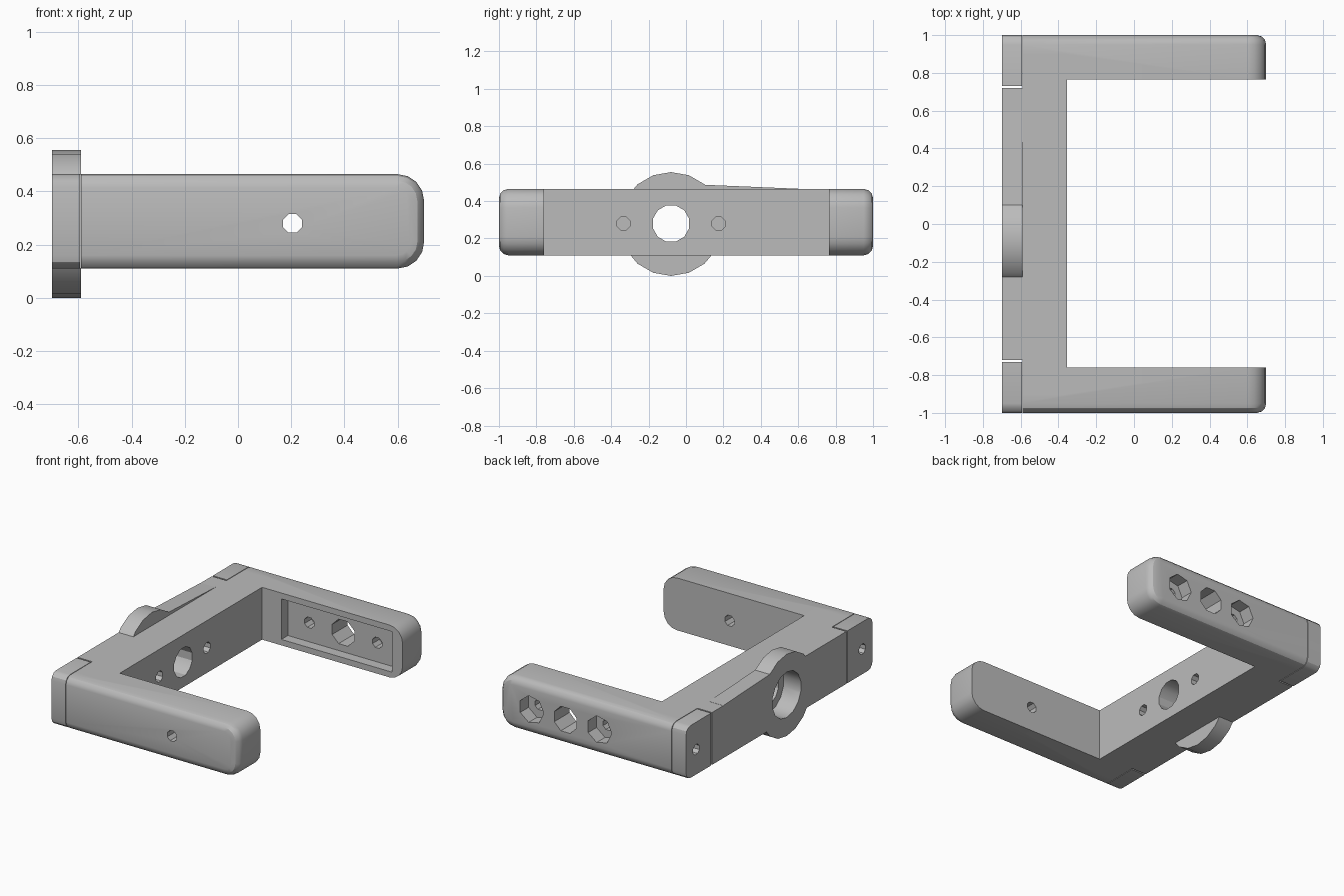
import bpy
import bmesh
from math import cos, sin, pi

cube = bpy.data.objects.get("Cube")
if cube:
    bpy.data.objects.remove(cube)

grey = bpy.data.materials.new("plain_grey")
grey.use_nodes = True
grey.diffuse_color = (0.5, 0.5, 0.5, 1)
grey.node_tree.nodes["Principled BSDF"].inputs["Base Color"].default_value = (0.5, 0.5, 0.5, 1)

BOTTOM, TOP = 0.11, 0.465
BACK, SEAM, INNER = -0.70, -0.59, -0.355
MID = 0.28            # height of every hole
HUB_Y = -0.08         # centre of the round boss
ARM_X = 0.205         # centre of the arm hole pattern
PITCH = 0.255         # spacing of the small holes


def prism(name, points, axis, lo, hi, round_side=0):
    """Extrude (horizontal, z) points along x or y; optionally round the outer face."""
    bm = bmesh.new()
    place = (lambda p, d: (d, p[0], p[1])) if axis == "x" else (lambda p, d: (p[0], d, p[1]))
    face = bm.faces.new([bm.verts.new(place(p, lo)) for p in points])
    new = bmesh.ops.extrude_face_region(bm, geom=[face])["geom"]
    step = (hi - lo, 0, 0) if axis == "x" else (0, hi - lo, 0)
    bmesh.ops.translate(bm, verts=[v for v in new if isinstance(v, bmesh.types.BMVert)], vec=step)
    bmesh.ops.recalc_face_normals(bm, faces=bm.faces)
    if round_side:
        start = min(v.co.x for v in bm.verts) + 0.001
        rim = [e for e in bm.edges
               if all(v.co.y * round_side > 0.99 for v in e.verts)
               and any(v.co.x > start for v in e.verts)]
        bmesh.ops.bevel(bm, geom=rim, offset=0.05, segments=3, profile=0.5, affect="EDGES")
    mesh = bpy.data.meshes.new(name)
    bm.to_mesh(mesh)
    bm.free()
    obj = bpy.data.objects.new(name, mesh)
    bpy.context.collection.objects.link(obj)
    mesh.materials.append(grey)
    return obj


def rect(a, b, low=BOTTOM, high=TOP):
    return [(a, low), (b, low), (b, high), (a, high)]


def circle(c, z, r, n):
    return [(c + r * cos(2 * pi * (i + 0.5) / n), z + r * sin(2 * pi * (i + 0.5) / n))
            for i in range(n)]


def combine(obj, other, operation):
    mod = obj.modifiers.new("combine", "BOOLEAN")
    mod.operation, mod.solver, mod.object = operation, "EXACT", other
    bpy.context.view_layer.objects.active = obj
    bpy.ops.object.modifier_apply(modifier=mod.name)
    bpy.data.objects.remove(other)


def drill(obj, axis, c, r, lo, hi, n=8):
    combine(obj, prism("cutter", circle(c, MID, r, n), axis, lo, hi), "DIFFERENCE")


def arm_profile():
    """Side outline of an arm with a rounded free end."""
    r, end = 0.10, 0.70
    arc = [(end - r + r * sin(a), TOP - r + r * cos(a)) for a in (pi / 2 * i / 4 for i in range(5))]
    low = [(x, BOTTOM + TOP - z) for x, z in reversed(arc)]
    return [(SEAM, TOP)] + arc + low + [(SEAM, BOTTOM)]


# Arms
left_arm = prism("left_arm", arm_profile(), "y", 0.765, 1.0, 1)
right_arm = prism("right_arm", arm_profile(), "y", -0.76, -1.0, -1)

# Left arm: inner pocket, central hole and two recessed screw holes
combine(left_arm, prism("cutter", rect(-0.21, 0.62, 0.15, 0.425), "y", 0.7, 0.835), "DIFFERENCE")
drill(left_arm, "y", ARM_X, 0.09, 0.7, 1.1)
for side in (-1, 1):
    drill(left_arm, "y", ARM_X + side * PITCH, 0.038, 0.7, 1.1)
    drill(left_arm, "y", ARM_X + side * PITCH, 0.093, 0.91, 1.1, 7)

# Right arm: single pivot hole
drill(right_arm, "y", ARM_X, 0.038, -1.1, -0.7)

# Spine, back plate and round boss, joined with the arms into one frame
frame = prism("bracket_frame", rect(-0.9, 0.9), "x", SEAM, INNER)
parts = [
    prism("back_plate", rect(-0.72, 0.72), "x", BACK, -0.5),
    prism("boss", circle(HUB_Y, 0.2775, 0.2775, 18), "x", BACK, SEAM),
    prism("boss_wedge", [(0, 0.4), (0.6, 0.4), (0.6, 0.466), (0.1, 0.487), (0, 0.487)],
          "x", BACK, SEAM),
    left_arm, right_arm]
for part in parts:
    combine(frame, part, "UNION")

# Hub hole with wide recess behind, and two blind screw holes
drill(frame, "x", HUB_Y, 0.10, -0.8, -0.2, 12)
drill(frame, "x", HUB_Y, 0.155, -0.8, SEAM + 0.02, 14)
for side in (-1, 1):
    drill(frame, "x", HUB_Y + side * PITCH, 0.038, -0.56, -0.2)

# Corner caps behind each arm, parted from the frame by thin gaps
finished = [frame]
for side, label in ((1, "left"), (-1, "right")):
    cap = prism(label + "_corner_cap", rect(BACK, SEAM - 0.004), "y", side * 0.73, side * 1.0)
    bm = bmesh.new()
    bm.from_mesh(cap.data)
    rim = [e for e in bm.edges if all(v.co.y * side > 0.99 for v in e.verts)
           and abs(e.verts[0].co.z - e.verts[1].co.z) < 0.01
           and abs(e.verts[0].co.x - e.verts[1].co.x) > 0.01]
    bmesh.ops.bevel(bm, geom=rim, offset=0.05, segments=3, profile=0.5, affect="EDGES")
    bm.to_mesh(cap.data)
    bm.free()
    drill(cap, "x", side * 0.89, 0.036, -0.8, -0.5)
    finished.append(cap)

# Smooth rounded edges, keep corners sharp
for obj in finished:
    bpy.ops.object.select_all(action="DESELECT")
    obj.select_set(True)
    bpy.context.view_layer.objects.active = obj
    bpy.ops.object.shade_smooth_by_angle(angle=pi / 6)
